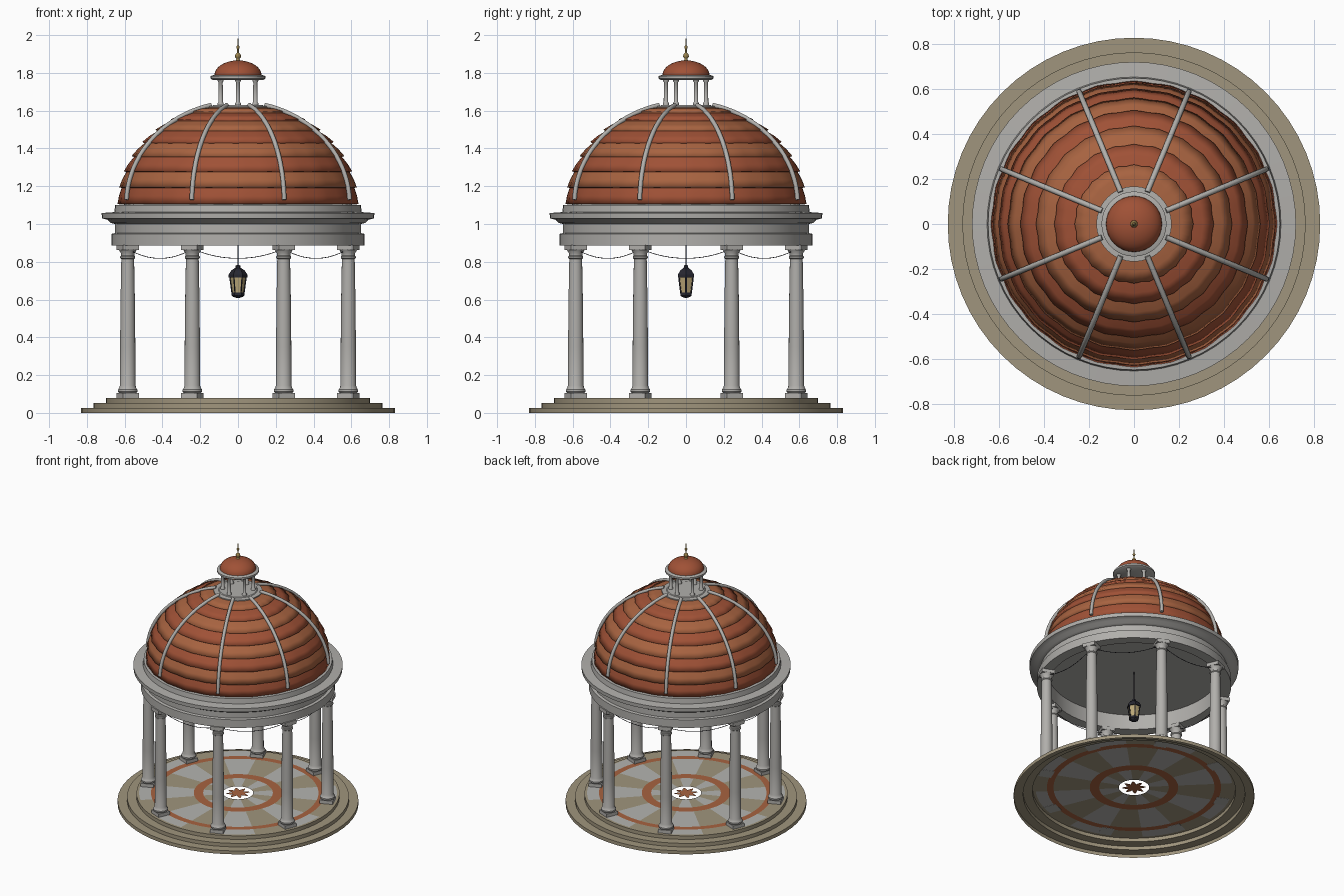
import bpy, bmesh
from math import sin, cos, pi, radians
from mathutils import Vector

if "Cube" in bpy.data.objects:
    bpy.data.objects.remove(bpy.data.objects["Cube"])


def mat(name, r, g, b):
    m = bpy.data.materials.new(name)
    m.diffuse_color = (r, g, b, 1)
    m.use_nodes = True
    m.node_tree.nodes["Principled BSDF"].inputs["Base Color"].default_value = m.diffuse_color
    return m


STONE = mat("grey_stone", 0.44, 0.43, 0.41)
TERRA = mat("terracotta", 0.35, 0.083, 0.037)
TERRA2 = mat("terracotta_light", 0.39, 0.125, 0.052)
TAN = mat("tan_stone", 0.35, 0.30, 0.205)
PALE = mat("pale_stone", 0.46, 0.455, 0.44)
DARK = mat("dark_iron", 0.02, 0.02, 0.03)
GLASS = mat("warm_glass", 0.50, 0.39, 0.19)
GOLD = mat("gilt", 0.32, 0.22, 0.07)


def add_object(name, mesh, material=STONE, smooth=32):
    ob = bpy.data.objects.new(name, mesh)
    bpy.context.collection.objects.link(ob)
    if not mesh.materials:
        mesh.materials.append(material)
    if smooth:
        bpy.ops.object.select_all(action='DESELECT')
        ob.select_set(True)
        bpy.context.view_layer.objects.active = ob
        bpy.ops.object.shade_smooth_by_angle(angle=radians(smooth))
    return ob


def lathe(name, profile, seg=48, material=STONE, phase=0.0, closed=False, ripple=None, smooth=32):
    """Spin (radius, z) points round z; ripple(i, angle) adds to the radius."""
    bm = bmesh.new()
    rings = []
    for i, (r, z) in enumerate(profile):
        ring = []
        for k in range(seg):
            a = phase + 2 * pi * k / seg
            rr = r + (ripple(i, a) if ripple else 0)
            ring.append(bm.verts.new((rr * cos(a), rr * sin(a), z)))
        rings.append(ring)
    pairs = list(zip(rings, rings[1:]))
    if closed:
        pairs.append((rings[-1], rings[0]))
    for lo, hi in pairs:
        for k in range(seg):
            n = (k + 1) % seg
            bm.faces.new((lo[k], lo[n], hi[n], hi[k]))
    bmesh.ops.remove_doubles(bm, verts=bm.verts, dist=1e-5)
    bmesh.ops.recalc_face_normals(bm, faces=bm.faces)
    me = bpy.data.meshes.new(name)
    bm.to_mesh(me)
    bm.free()
    return add_object(name, me, material, smooth)


def tube(name, points, radius, material=STONE, res=4):
    cu = bpy.data.curves.new(name, 'CURVE')
    cu.dimensions = '3D'
    cu.bevel_depth = radius
    cu.bevel_resolution = res
    cu.use_fill_caps = True
    sp = cu.splines.new('POLY')
    sp.points.add(len(points) - 1)
    for p, co in zip(sp.points, points):
        p.co = (*co, 1)
    tmp = bpy.data.objects.new("tmp", cu)
    bpy.context.collection.objects.link(tmp)
    me = bpy.data.meshes.new_from_object(tmp.evaluated_get(bpy.context.evaluated_depsgraph_get()))
    bpy.data.objects.remove(tmp)
    return add_object(name, me, material, 50)


def repeat(ob, n, start, radius=0.0):
    """Place the object and linked copies evenly round the centre."""
    for k in range(n):
        a = start + 2 * pi * k / n
        o = ob if k == 0 else ob.copy()
        if k:
            bpy.context.collection.objects.link(o)
        o.location = (radius * cos(a), radius * sin(a), 0)
        o.rotation_euler = (0, 0, a)


BAY = radians(22.5)

# Stepped base, open underneath
lathe("steps", [(0.83, 0), (0.83, 0.026), (0.765, 0.026), (0.765, 0.053),
                (0.70, 0.053), (0.70, 0.08), (0.68, 0.08)], 64, TAN)

# Inlaid floor: wedges and terracotta bands round an open centre holding a star
bm = bmesh.new()
N = 96
star = [0.085 - 0.043 * (1 - abs((k % 12) - 6) / 6) for k in range(N)]
radii = [[0] * N, star] + [[r] * N for r in (0.105, 0.24, 0.305, 0.555, 0.60, 0.682)]
grid = [[bm.verts.new((r[k] * cos(2 * pi * k / N), r[k] * sin(2 * pi * k / N), 0.081))
         for k in range(N)] for r in radii]
kinds = [2, "gap", None, 2, None, 2, None]
for lo, hi, kind in zip(grid, grid[1:], kinds):
    if kind == "gap":
        continue
    for k in range(N):
        n = (k + 1) % N
        f = bm.faces.new((lo[k], hi[k], hi[n], lo[n]))
        f.material_index = kind if kind is not None else (1 if (k // 6) % 2 == 0 else 0)
bmesh.ops.remove_doubles(bm, verts=bm.verts, dist=1e-5)
me = bpy.data.meshes.new("floor_inlay")
bm.to_mesh(me)
bm.free()
for m in (PALE, TAN, TERRA2):
    me.materials.append(m)
add_object("floor_inlay", me, smooth=0)

# Columns: square plinth, turned shaft, square abacus
R = 0.632
h = 0.046 * 2 ** 0.5
plinth = lathe("column_plinth", [(0, 0.08), (h, 0.08), (h, 0.106), (0, 0.106)], 4, phase=pi / 4, smooth=0)
shaft = lathe("column_shaft", [(0.046, 0.106), (0.052, 0.113), (0.052, 0.123), (0.046, 0.13),
                               (0.044, 0.138), (0.041, 0.145), (0.0405, 0.35), (0.038, 0.60),
                               (0.034, 0.815), (0.040, 0.82), (0.040, 0.828), (0.035, 0.832),
                               (0.036, 0.845), (0.049, 0.865)], 20)
abacus = lathe("column_abacus", [(0, 0.862), (h, 0.862), (h, 0.89), (0, 0.89)], 4, phase=pi / 4, smooth=0)
for part in (plinth, shaft, abacus):
    repeat(part, 8, BAY, R)

# Entablature ring with cornice and drum, plus flat ceiling
lathe("entablature", [(0.595, 0.887), (0.670, 0.887), (0.670, 0.948),
                      (0.65, 0.952), (0.65, 1.0), (0.672, 1.005), (0.69, 1.022), (0.72, 1.03),
                      (0.722, 1.058), (0.655, 1.063), (0.65, 1.10), (0.60, 1.105), (0.595, 1.0)],
      64, closed=True)
lathe("ceiling", [(0, 1.0), (0.6, 1.0)], 64, smooth=0)

# Tiled dome: overlapping rows with softly scalloped lower lips
Z0, A, B, ROWS = 1.105, 0.624, 0.53, 8
for i in range(ROWS):
    t0, t1 = radians(75 * i / ROWS), radians(75 * (i + 1) / ROWS)
    tm = (t0 + t1) / 2

    def at(t, out):
        return ((A + out) * cos(t), Z0 + (B + out) * sin(t))

    lathe("dome_tile_row", [at(t0, -0.004), at(t0, 0.011), at(tm, 0.007), at(t1, 0.0)], 96,
          TERRA if i % 2 == 0 else TERRA2, smooth=180,
          ripple=lambda j, a: (0, 0.003, 0.0015, 0)[j] * cos(24 * a))

# Dome ribs
rib = [(0.640 * cos(t), 0, Z0 + 0.54 * sin(t)) for t in (radians(2.5 + 73.5 * k / 20) for k in range(21))]
repeat(tube("dome_rib", rib, 0.012), 8, BAY)

# Cupola: base ring, posts, cornice and small dome
lathe("cupola_base", [(0, 1.605), (0.16, 1.605), (0.168, 1.61), (0.168, 1.624),
                      (0.135, 1.626), (0.13, 1.63), (0, 1.63)], 32)
repeat(lathe("cupola_post", [(0.016, 1.625), (0.016, 1.64), (0.012, 1.645), (0.011, 1.75),
                             (0.016, 1.757), (0.016, 1.77)], 10, smooth=40), 6, radians(30), 0.106)
lathe("cupola_cornice", [(0, 1.762), (0.132, 1.762), (0.145, 1.77), (0.145, 1.783),
                         (0.125, 1.79), (0, 1.79)], 32)
lathe("cupola_dome", [(0.125 * cos(k * pi / 16), 1.788 + 0.078 * sin(k * pi / 16)) for k in range(9)], 32, TERRA)

# Finial
lathe("finial", [(0.018, 1.86), (0.009, 1.87), (0.008, 1.876), (0.015, 1.883), (0.016, 1.89),
                 (0.012, 1.90), (0.005, 1.906), (0.005, 1.925), (0.009, 1.932), (0.009, 1.938),
                 (0.004, 1.945), (0, 2.0)], 14, GOLD, smooth=60)

# Hanging lantern: rod, cap, glass, corner bars and bottom
tube("lantern_rod", [(0, 0, 0.77), (0, 0, 1.0)], 0.003, DARK, 1)
lathe("lantern_cap", [(0, 0.718), (0.050, 0.718), (0.050, 0.732), (0.034, 0.755), (0.014, 0.768),
                      (0.012, 0.78), (0, 0.785)], 6, DARK, smooth=0)
lathe("lantern_glass", [(0.030, 0.635), (0.042, 0.72)], 6, GLASS, smooth=0)
lathe("lantern_bottom", [(0, 0.608), (0.012, 0.610), (0.026, 0.615), (0.035, 0.622),
                         (0.035, 0.638), (0, 0.638)], 6, DARK, smooth=0)
repeat(tube("lantern_bar", [(0.031, 0, 0.632), (0.044, 0, 0.725)], 0.004, DARK, 1), 6, 0)

# Wire swags between the columns
p0 = Vector((R * cos(BAY), -R * sin(BAY), 0.868))
p1 = Vector((R * cos(BAY), R * sin(BAY), 0.868))
swag = []
for k in range(17):
    u = k / 16
    p = p0.lerp(p1, u)
    p.z -= 0.05 * 4 * u * (1 - u)
    swag.append(p)
repeat(tube("wire_swag", swag, 0.002, DARK, 1), 8, 0)
